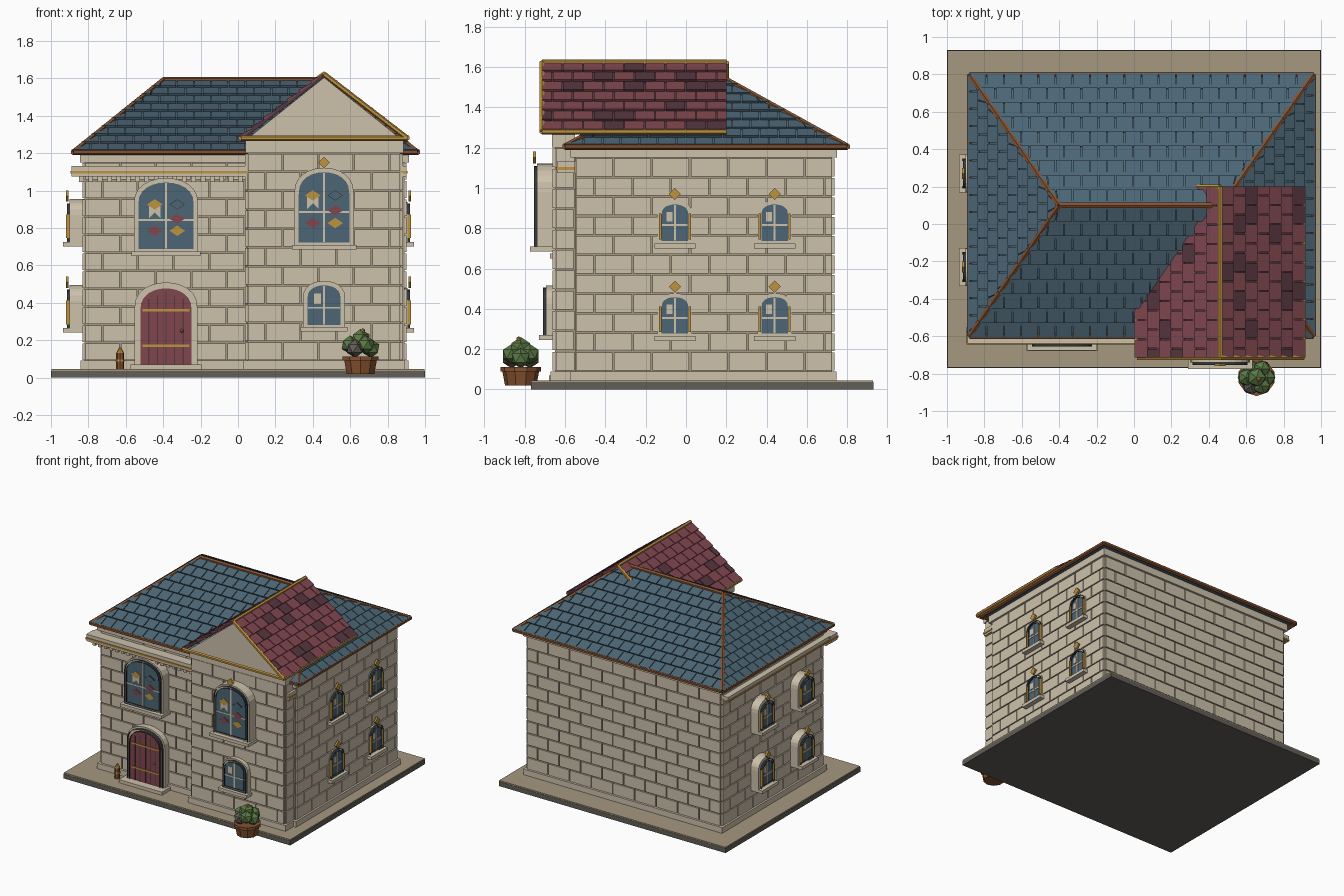
import bpy, bmesh, math, random
from mathutils import Matrix, Vector

random.seed(4)
if "Cube" in bpy.data.objects:
    bpy.data.objects.remove(bpy.data.objects["Cube"])

# Palette (sRGB bytes, converted to linear)
PALETTE = {"limestone": "CDC1AB", "sandstone": "A69880", "dark_stone": "625E57",
           "frame_black": "32393C", "slate_blue": "4C6675", "red": "80474F",
           "plum": "56363F", "gold": "BE923F", "copper_brown": "85512F", "leaf_green": "5B7A44"}
NAMES = list(PALETTE)


def linear(c):
    return c / 12.92 if c < 0.04 else ((c + 0.055) / 1.055) ** 2.4


MATS = {}
for key, code in PALETTE.items():
    m = bpy.data.materials.new(key)
    rgba = [linear(b / 255) for b in bytes.fromhex(code)] + [1]
    m.use_nodes = True
    m.diffuse_color = rgba
    m.node_tree.nodes["Principled BSDF"].inputs["Base Color"].default_value = rgba
    MATS[key] = m


class Part:
    """Gathers solids for one object, in a frame whose front is -y."""

    def __init__(self, name, origin=(0, 0, 0), turn=0):
        self.name, self.bm = name, bmesh.new()
        self.frame = Matrix.Translation(origin) @ Matrix.Rotation(math.radians(turn), 4, 'Z')

    def paint(self, verts, mat):
        for f in {f for v in verts for f in v.link_faces}:
            f.material_index = NAMES.index(mat)

    def box(self, x0, x1, y0, y1, z0, z1, mat):
        mx = Matrix.Translation(((x0 + x1) / 2, (y0 + y1) / 2, (z0 + z1) / 2)) @ \
            Matrix.Diagonal((x1 - x0, y1 - y0, z1 - z0, 1))
        self.paint(bmesh.ops.create_cube(self.bm, size=1, matrix=mx)["verts"], mat)

    def loft(self, a, b, mat, caps=True):
        """Joins two matching loops of points."""
        n = len(a)
        va, vb = [self.bm.verts.new(p) for p in a], [self.bm.verts.new(p) for p in b]
        for i in range(n):
            j = (i + 1) % n
            self.bm.faces.new((va[i], va[j], vb[j], vb[i]))
        if caps:
            self.bm.faces.new(va[::-1])
            self.bm.faces.new(vb)
        self.paint(va + vb, mat)

    def prism(self, pts, y0, y1, mat):
        self.loft([(x, y0, z) for x, z in pts], [(x, y1, z) for x, z in pts], mat)

    def ring(self, outer, inner, y0, y1, mat):
        loops = [[(x, y, z) for x, z in pts] for pts, y in
                 ((outer, y1), (outer, y0), (inner, y0), (inner, y1))]
        for a, b in zip(loops, loops[1:]):
            self.loft(a, b, mat, caps=False)

    def beam(self, p, q, r, mat, r2=None, sides=6):
        p, q = Vector(p), Vector(q)
        mx = Matrix.Translation((p + q) / 2) @ (q - p).to_track_quat('Z', 'Y').to_matrix().to_4x4()
        self.paint(bmesh.ops.create_cone(self.bm, cap_ends=True, segments=sides, radius1=r,
                   radius2=r if r2 is None else r2, depth=(q - p).length, matrix=mx)["verts"], mat)

    def ball(self, c, r, mat):
        self.paint(bmesh.ops.create_icosphere(self.bm, subdivisions=1, radius=r,
                   matrix=Matrix.Translation(c))["verts"], mat)

    def diamond(self, u, z, r, y0, mat, depth=0.006):
        self.prism([(u - r, z), (u, z - r), (u + r, z), (u, z + r)], y0, y0 - depth, mat)

    def done(self):
        self.bm.transform(self.frame)
        bmesh.ops.remove_doubles(self.bm, verts=self.bm.verts, dist=1e-6)
        bmesh.ops.recalc_face_normals(self.bm, faces=self.bm.faces)
        used = sorted({f.material_index for f in self.bm.faces})
        for f in self.bm.faces:
            f.material_index = used.index(f.material_index)
        me = bpy.data.meshes.new(self.name)
        self.bm.to_mesh(me)
        self.bm.free()
        for i in used:
            me.materials.append(MATS[NAMES[i]])
        bpy.context.collection.objects.link(bpy.data.objects.new(self.name, me))


def arch(u, z, w, h, rise, grow=0.0):
    """Outline of an opening with a rounded head, widened by grow."""
    a, spring = w / 2 + grow, z + h - rise
    return [(u - a, z - grow), (u + a, z - grow)] + \
        [(u + a * math.cos(t), spring + (rise + grow) * math.sin(t) ** 0.8 if 0 < t < 3.14 else spring)
         for t in (math.pi * i / 12 for i in range(13))]


def wall(name, origin, turn, u0, u1, z0, z1):
    """Raised stone blocks in running bond."""
    p, courses, size, gap = Part(name, origin, turn), 11, 0.19, 0.004
    step = (z1 - z0) / courses
    for c in range(courses):
        u = u0 - (size / 2 if c % 2 else 0)
        while u < u1 - 0.01:
            a, b = max(u, u0), min(u + size, u1)
            p.box(a + gap, b - gap, -0.012, 0.005, z0 + c * step + gap, z0 + (c + 1) * step - gap, "limestone")
            u += size
    p.done()


def window(name, origin, turn, u, z, w, h, rise, d, rim, stained=False, jambs=False, jewel=True):
    p = Part(name, origin, turn)
    p.prism(arch(u, z, w, h, rise, rim), 0.01, -d, "limestone")
    p.prism(arch(u, z, w, h, rise, -0.012), -d, -d - 0.004, "slate_blue")
    p.ring(arch(u, z, w, h, rise), arch(u, z, w, h, rise, -0.015), -d + 0.002, -d - 0.014, "frame_black")
    p.box(u - 0.005, u + 0.005, -d - 0.009, -d, z + 0.015, z + h - 0.012, "limestone")
    mid = z + h * 0.44
    p.box(u - w / 2 + 0.014, u + w / 2 - 0.014, -d - 0.008, -d, mid - 0.005, mid + 0.005, "limestone")
    p.box(u - w / 2 - 0.025, u + w / 2 + 0.025, -d - 0.035, 0, z - 0.025, z, "limestone")
    if jewel:
        p.diamond(u, z + h + 0.04, 0.03, -d - 0.005, "gold", 0.014)
    if jambs:
        for s in (-1, 1):
            e = u + s * (w / 2 - 0.004)
            p.box(e - 0.006, e + 0.006, -d - 0.019, -d, z + 0.02, z + h * 0.72, "gold")
    y = -d - 0.004
    if stained:
        # Pennant and coloured lozenges
        x, t = u - 0.06, z + h * 0.68
        p.prism([(x - 0.03, t), (x - 0.03, t - 0.08), (x, t - 0.05), (x + 0.03, t - 0.08), (x + 0.03, t)],
                y, y - 0.004, "limestone")
        for dx, k, mat in ((-1, .68, "gold"), (1, .68, "frame_black"), (1, .48, "red"),
                           (-1, .31, "red"), (1, .31, "gold")):
            c, zc = u + dx * 0.06, z + h * k - 0.008
            p.prism([(c - 0.042, zc), (c, zc - 0.028), (c + 0.042, zc), (c, zc + 0.028)], y, y - 0.006, mat)
        p.prism([(u + 0.06 + a, z + h * .68 - 0.008 + b) for a, b in
                 ((-.036, 0), (0, -.024), (.036, 0), (0, .024))], y, y - 0.008, "slate_blue")
    else:
        p.box(u - w * 0.27, u - w * 0.08, y - 0.004, y, z + h * 0.53, z + h * 0.76, "limestone")
    p.done()


def tiles(p, e0, e1, r0, r1, courses, size, mats):
    """Overlapping tiles on a slope from eave e0-e1 to ridge r0-r1."""
    e0, e1, r0, r1 = map(Vector, (e0, e1, r0, r1))
    t = (e1 - e0).normalized()
    n = t.cross(r0 - e0).normalized()
    for c in range(courses):
        v0, v1 = c / courses, (c + 1) / courses
        ends = [(e0.lerp(r0, v), e1.lerp(r1, v)) for v in (v0, v1)]
        s, stop = e0.dot(t) - (size / 2 if c % 2 else 0), e1.dot(t)
        while s < stop:
            pts = []
            for (a, b), lift in zip(ends, (0.016, 0.004)):
                lo, hi = a.dot(t), b.dot(t)
                pts.append([a + t * (min(max(x, lo), hi) - lo) + n * lift
                            for x in (s + 0.003, s + size - 0.003)])
            (a, b), (d, e) = pts
            if (b - a).length > 0.01:
                top = [a, b, e, d] if (e - d).length > 0.001 else [a, b, d]
                p.loft([q - n * 0.018 for q in top], top, random.choice(mats))
            s += size


# Ground slab and paving
p = Part("ground_slab")
p.box(-1, 1, -0.77, 0.93, 0, 0.036, "dark_stone")
p.box(-0.998, 0.998, -0.768, 0.928, 0.036, 0.045, "sandstone")
p.done()

# House body and front bay, with plinths and top bands
XL, XR, YF, YB, BL, BR, BY = -0.82, 0.89, -0.55, 0.725, 0.05, 0.87, -0.65
p = Part("house_core")
p.box(XL, XR, YF, YB, 0.04, 1.215, "sandstone")
p.box(BL, BR, BY, YF, 0.04, 1.25, "sandstone")
p.done()
p = Part("stone_bands")
for z0, z1, out in ((0.045, 0.09, 0.022), (1.15, 1.21, 0.024)):
    p.box(XL - out, XR + out, YF - out, YB + out, z0, z1, "limestone")
p.box(BL - 0.02, BR + 0.02, BY - 0.022, YF, 0.045, 0.09, "limestone")
p.box(BL - 0.01, BR + 0.015, BY - 0.015, YF, 1.2, 1.27, "limestone")
p.done()
wall("wing_front_wall", (0, YF, 0), 0, XL, BL, 0.09, 1.15)
wall("bay_front_wall", (0, BY, 0), 0, BL, BR, 0.09, 1.2)
wall("bay_right_wall", (BR, 0, 0), 90, BY, YF, 0.09, 1.2)
wall("bay_left_wall", (BL, 0, 0), 270, -YF, -BY, 0.09, 1.2)
wall("right_wall", (XR, 0, 0), 90, YF, YB, 0.09, 1.15)
wall("left_wall", (XL, 0, 0), 270, -YB, -YF, 0.09, 1.15)
wall("back_wall", (0, YB, 0), 180, -XR, -XL, 0.09, 1.15)

# Cornice with gilded strip and dentils
p = Part("cornice")
p.box(-0.89, 0.90, -0.64, YF, 1.075, 1.13, "limestone")
p.box(-0.895, 0.905, -0.645, YF, 1.09, 1.104, "gold")
p.box(-0.88, XL, -0.64, YB, 1.105, 1.13, "limestone")
p.box(-0.885, XL, -0.64, YB, 1.092, 1.104, "gold")
for i in range(18):
    x = -0.85 + i * 0.05
    p.box(x, x + 0.025, -0.62, YF, 1.045, 1.075, "limestone")
p.done()

# Windows
window("wing_upper_window", (0, YF, 0), 0, -0.385, 0.675, 0.32, 0.38, 0.13, 0.09, 0.012, True, jewel=False)
window("bay_upper_window", (0, BY, 0), 0, 0.46, 0.71, 0.295, 0.40, 0.13, 0.09, 0.012, True)
window("bay_lower_window", (0, BY, 0), 0, 0.46, 0.27, 0.2, 0.235, 0.08, 0.045, 0.012, jewel=False)
for level, z in (("lower", 0.265), ("upper", 0.725)):
    for end, yr, yl in (("front", -0.055, -0.23), ("back", 0.44, 0.27)):
        window(f"right_{level}_{end}_window", (XR, 0, 0), 90, yr, z, 0.155, 0.205, 0.06, 0.016, 0.008, jambs=True)
        window(f"left_{level}_{end}_window", (XL, 0, 0), 270, -yl, z, 0.155, 0.205, 0.06, 0.08, 0.025, jambs=True)

# Front door
p, d = Part("front_door", (-0.385, YF, 0)), 0.06
p.prism(arch(0, 0.06, 0.31, 0.435, 0.13, 0.014), 0, -d, "limestone")
p.ring(arch(0, 0.06, 0.31, 0.435, 0.13), arch(0, 0.06, 0.27, 0.415, 0.12), -d + 0.002, -d - 0.02, "frame_black")
p.prism(arch(0, 0.06, 0.275, 0.417, 0.12), -d, -d - 0.006, "red")
for i in range(-2, 3):
    x = i * 0.046
    p.box(x - 0.003, x + 0.003, -d - 0.008, -d, 0.07, 0.46 - abs(i) * 0.02, "plum")
for z in (0.17, 0.36):
    p.box(-0.125, 0.125, -d - 0.012, -d, z - 0.006, z + 0.006, "gold")
p.ball((0.085, -d - 0.014, 0.25), 0.011, "gold")
p.box(-0.19, 0.19, -0.13, 0, 0.04, 0.07, "limestone")
p.done()

# Main hipped roof
E = [Vector(q) for q in ((-0.88, -0.6, 1.205), (0.96, -0.6, 1.205), (0.96, 0.8, 1.205), (-0.88, 0.8, 1.205))]
R0, R1 = Vector((-0.4, 0.1, 1.59)), Vector((0.47, 0.1, 1.59))
p = Part("hipped_roof")
vs = [p.bm.verts.new(q) for q in E + [R0, R1]]
for f in ((0, 1, 5, 4), (1, 2, 5), (2, 3, 4, 5), (3, 0, 4), (3, 2, 1, 0)):
    p.bm.faces.new([vs[i] for i in f])
p.paint(vs, "slate_blue")
for e0, e1, r0, r1 in ((0, 1, R0, R1), (1, 2, R1, R1), (2, 3, R1, R0), (3, 0, R0, R0)):
    tiles(p, E[e0], E[e1], r0, r1, 9, 0.092, ["slate_blue"])
p.done()
p = Part("roof_trim")
for i in range(4):
    p.beam(E[i], E[(i + 1) % 4], 0.016, "copper_brown")
    p.beam(E[i], R1 if i in (1, 2) else R0, 0.016, "copper_brown")
p.beam(R0, R1, 0.018, "copper_brown")
p.done()

# Bay gable and its roof
GL, GR, GX, G0, G1, ZE, ZR = 0.015, 0.905, 0.46, -0.715, 0.2, 1.28, 1.622
p = Part("gable_wall")
p.prism([(GL + 0.02, 1.265), (GR - 0.02, 1.265), (GX, ZR - 0.018)], -0.675, -0.5, "limestone")
p.done()
p = Part("gable_roof")
left = [Vector(q) for q in ((GL, G1, ZE), (GL, G0, ZE), (GX, G0, ZR), (GX, G1, ZR))]
right = [Vector(q) for q in ((GR, G0, ZE), (GR, G1, ZE), (GX, G1, ZR), (GX, G0, ZR))]
for q in (left, right):
    p.loft([v - Vector((0, 0, 0.015)) for v in q], q, "plum")
    tiles(p, q[0], q[1], q[3], q[2], 7, 0.102, ["red", "red", "red", "plum"])
p.done()
p = Part("gable_trim")
for a, b in ((left[0], left[1]), (right[0], right[1]), (left[2], left[3]),
             (right[0], right[3]), (left[0], left[3]), (left[1], right[0])):
    p.beam(a, b, 0.014, "gold")
p.done()

# Little bollard by the door
p = Part("bollard", (-0.63, -0.62, 0))
p.beam((0, 0, 0.04), (0, 0, 0.13), 0.021, "copper_brown", sides=8)
p.beam((0, 0, 0.13), (0, 0, 0.16), 0.021, "gold", 0.006, sides=8)
p.beam((0, 0, 0.085), (0, 0, 0.097), 0.024, "gold", sides=8)
p.done()

# Potted shrub
p = Part("flower_pot", (0.655, -0.82, 0))
p.beam((0, 0, 0.02), (0, 0, 0.095), 0.078, "copper_brown", 0.092, 10)
p.beam((0, 0, 0.09), (0, 0, 0.112), 0.1, "copper_brown", sides=10)
p.done()
p = Part("shrub", (0.655, -0.82, 0))
for i in range(6):
    a = math.tau * i / 6
    p.ball((0.056 * math.cos(a), 0.052 * math.sin(a), 0.155 + 0.02 * (i % 2)), 0.05,
           "dark_stone" if i == 4 else "leaf_green")
p.ball((0, 0, 0.205), 0.055, "leaf_green")
p.ball((0.012, -0.01, 0.25), 0.014, "gold")
p.done()
